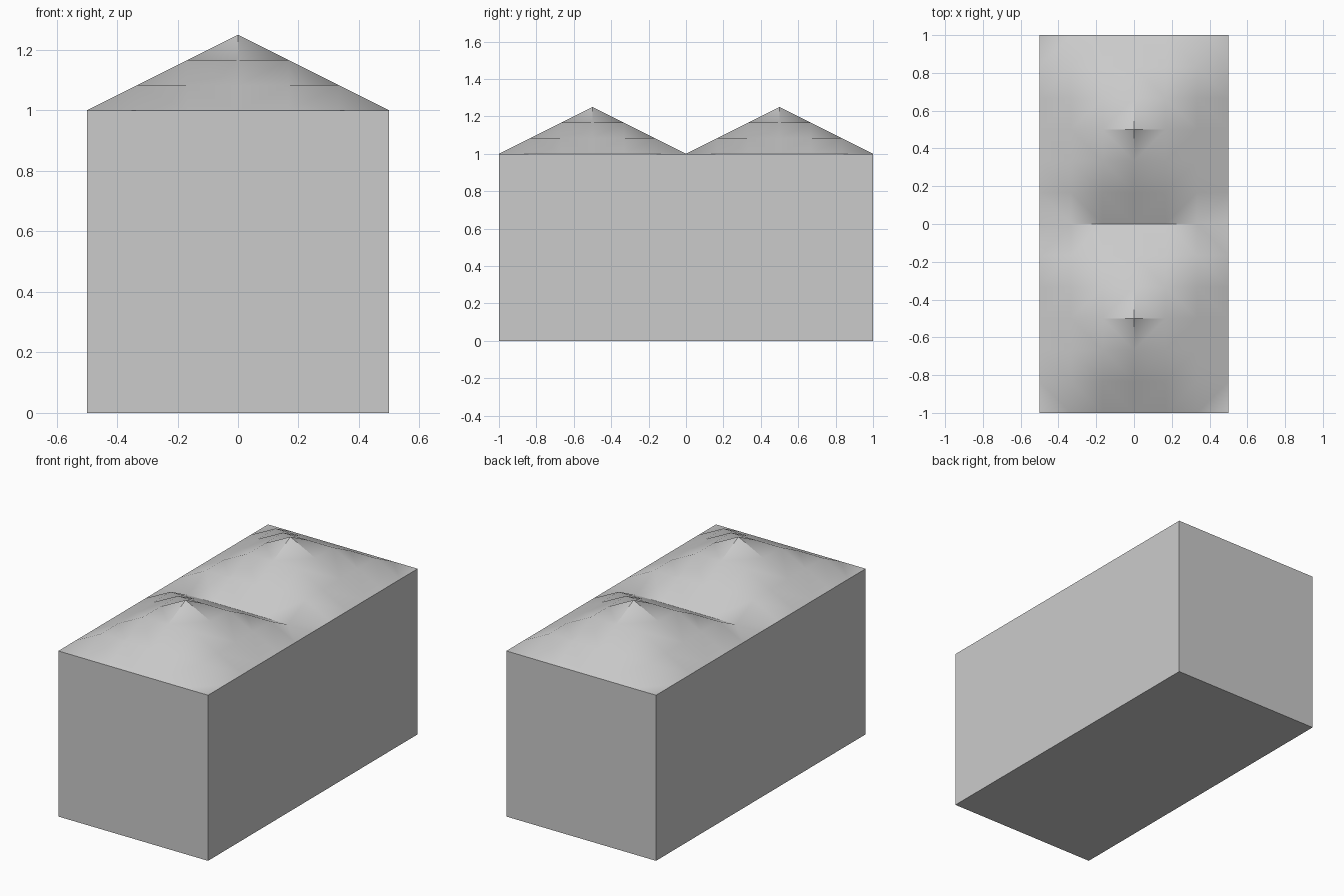
import bpy, bmesh, math
from mathutils import Matrix

if "Cube" in bpy.data.objects:
    bpy.data.objects.remove(bpy.data.objects["Cube"])


def make_object(name, bm):
    bmesh.ops.recalc_face_normals(bm, faces=bm.faces)
    mesh = bpy.data.meshes.new(name)
    bm.to_mesh(mesh)
    bm.free()
    obj = bpy.data.objects.new(name, mesh)
    bpy.context.collection.objects.link(obj)
    return obj


# block: box with its top left open for the roof
bm = bmesh.new()
bmesh.ops.create_cube(bm, size=1, matrix=Matrix.Translation((0, 0, 0.5)) @ Matrix.Diagonal((1, 2, 1, 1)))
top = [f for f in bm.faces if f.calc_center_median().z > 0.9]
bmesh.ops.delete(bm, geom=top, context='FACES_ONLY')
make_object("block", bm)

# roof: two square hills on a 6 x 6 grid, hip cells split across the hip
N = 6
bm = bmesh.new()
for cy in (-0.5, 0.5):
    grid = {}
    for i in range(N + 1):
        for j in range(N + 1):
            x, y = i / N - 0.5, j / N - 0.5
            z = 1 + 0.5 * (0.5 - max(abs(x), abs(y)))
            grid[i, j] = bm.verts.new((x, y + cy, z))
    for i in range(N):
        for j in range(N):
            a, b, c, d = grid[i, j], grid[i + 1, j], grid[i + 1, j + 1], grid[i, j + 1]
            if (i < N / 2) == (j < N / 2):
                bm.faces.new((a, b, d))
                bm.faces.new((b, c, d))
            else:
                bm.faces.new((a, b, c))
                bm.faces.new((a, c, d))
bmesh.ops.remove_doubles(bm, verts=bm.verts, dist=1e-4)
roof = make_object("roof", bm)
if roof.data.polygons[0].normal.z < 0:
    roof.data.flip_normals()
bpy.context.view_layer.objects.active = roof
roof.select_set(True)
bpy.ops.object.shade_smooth_by_angle(angle=math.radians(45))

# the open box is kept facing outwards
block = bpy.data.objects["block"]
if any(p.normal.z > 0.5 for p in block.data.polygons):
    block.data.flip_normals()
